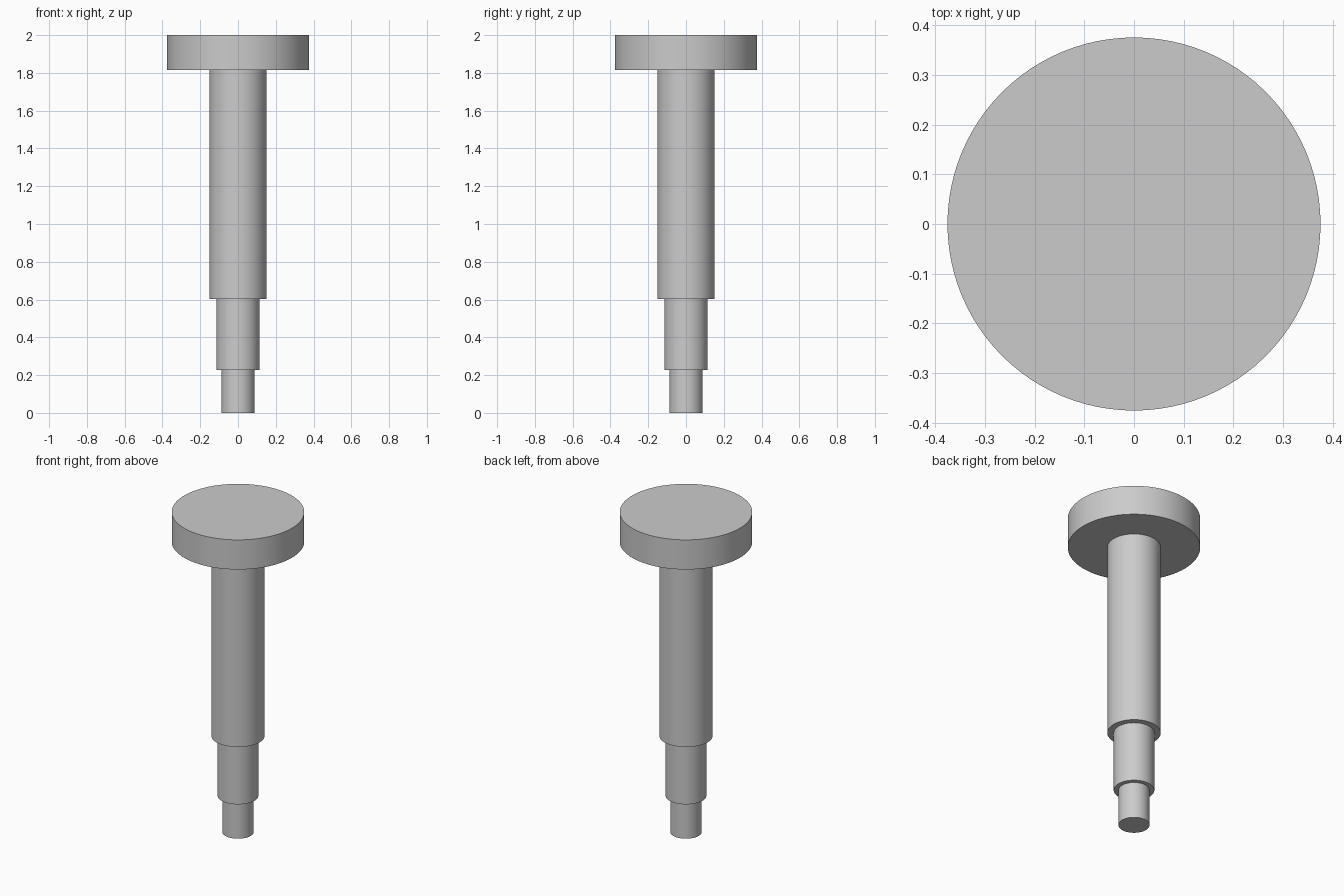
import bpy
import bmesh
import math

cube = bpy.data.objects.get("Cube")
if cube:
    bpy.data.objects.remove(cube, do_unlink=True)

SEGMENTS = 96

# Plain grey finish
grey = bpy.data.materials.new("plain_grey")
grey.use_nodes = True
colour = (0.6, 0.6, 0.6, 1.0)
grey.diffuse_color = colour
grey.node_tree.nodes["Principled BSDF"].inputs["Base Color"].default_value = colour

# Steps of the turned pin, from the tip up: radius, top height
steps = [
    (0.088, 0.227),  # tip
    (0.115, 0.602),  # neck
    (0.151, 1.815),  # shank
    (0.375, 2.0),    # head
]


def ring(bm, radius, z):
    """Add a circle of vertices around the z axis."""
    return bmesh.ops.create_circle(
        bm, cap_ends=False, segments=SEGMENTS, radius=radius,
    )["verts"], z


def turned_pin(name):
    """Stack rings at every step edge and skin them into one closed solid."""
    bm = bmesh.new()
    rings = []
    bottom = 0.0
    for radius, top in steps:
        for z in (bottom, top):
            verts, height = ring(bm, radius, z)
            for v in verts:
                v.co.z = height
            rings.append(verts)
        bottom = top

    # Walls and shoulders between neighbouring rings
    for low, high in zip(rings, rings[1:]):
        for i in range(SEGMENTS):
            j = (i + 1) % SEGMENTS
            bm.faces.new((low[i], low[j], high[j], high[i]))

    # Flat ends
    bm.faces.new(rings[0])
    bm.faces.new(rings[-1])
    bmesh.ops.recalc_face_normals(bm, faces=bm.faces[:])

    mesh = bpy.data.meshes.new(name)
    bm.to_mesh(mesh)
    bm.free()
    mesh.materials.append(grey)
    obj = bpy.data.objects.new(name, mesh)
    bpy.context.collection.objects.link(obj)
    return obj


pin = turned_pin("stepped_pin")

# Smooth round walls, crisp shoulders
bpy.ops.object.select_all(action="DESELECT")
pin.select_set(True)
bpy.context.view_layer.objects.active = pin
bpy.ops.object.shade_smooth_by_angle(angle=math.radians(30))
